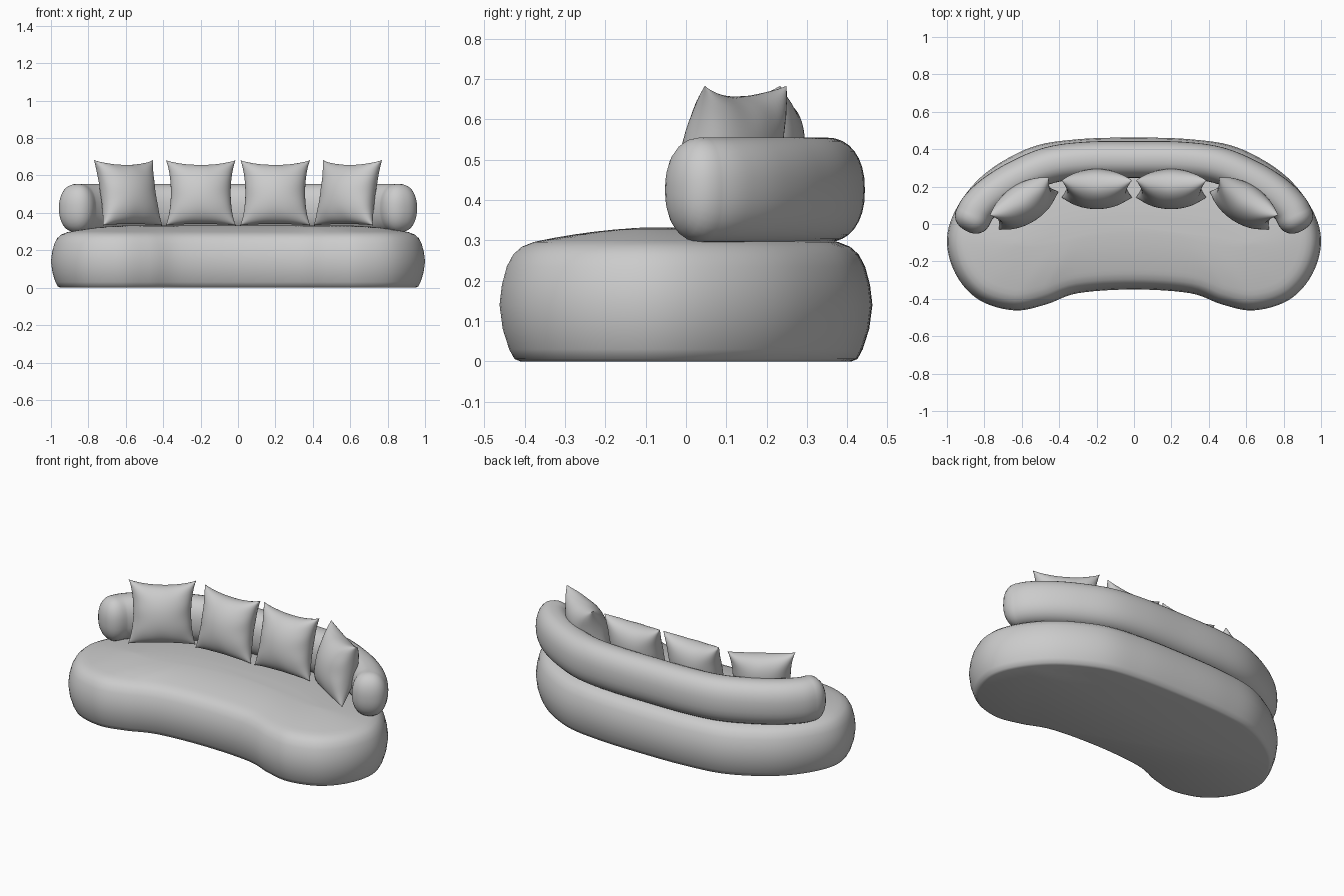
import bpy, bmesh, math
from mathutils import Vector, Matrix

if "Cube" in bpy.data.objects:
    bpy.data.objects.remove(bpy.data.objects["Cube"])

fabric = bpy.data.materials.new("grey fabric")
fabric.diffuse_color = (0.6, 0.6, 0.6, 1)
fabric.use_nodes = True
fabric.node_tree.nodes["Principled BSDF"].inputs["Base Color"].default_value = fabric.diffuse_color


def finish(bm, name):
    """Turn a bmesh into a smooth shaded object."""
    bmesh.ops.recalc_face_normals(bm, faces=bm.faces)
    mesh = bpy.data.meshes.new(name)
    bm.to_mesh(mesh)
    bm.free()
    mesh.materials.append(fabric)
    ob = bpy.data.objects.new(name, mesh)
    bpy.context.collection.objects.link(ob)
    bpy.context.view_layer.objects.active = ob
    ob.select_set(True)
    bpy.ops.object.shade_smooth_by_angle(angle=math.radians(50))
    ob.select_set(False)
    return ob


def spline(points, closed, steps):
    """Smooth curve through 2D points."""
    p = [Vector(q) for q in points]
    n = len(p)
    if not closed:
        p = [2 * p[0] - p[1]] + p + [2 * p[-1] - p[-2]]
    out = []
    for i in range(n if closed else n - 1):
        a, b, c, d = [p[(i + k - 1) % n] if closed else p[i + k] for k in range(4)]
        for s in range(steps):
            t = s / steps
            out.append(0.5 * (2 * b + (c - a) * t + (2 * a - 5 * b + 4 * c - d) * t * t
                              + (3 * b - a - 3 * c + d) * t ** 3))
    if not closed:
        out.append(p[-2])
    return out


def skin(bm, rings):
    """Bridge closed rings of points and cap both ends."""
    vs = [[bm.verts.new(q) for q in r] for r in rings]
    n = len(vs[0])
    for a, b in zip(vs, vs[1:]):
        for i in range(n):
            bm.faces.new((a[i], a[(i + 1) % n], b[(i + 1) % n], b[i]))
    bm.faces.new(vs[0][::-1])
    bm.faces.new(vs[-1])


# Seat base: kidney outline, rounded side, gently crowned top
half = [(0, .462), (.3, .453), (.55, .41), (.79, .275), (.94, .1), (1, -.08), (.955, -.265),
        (.83, -.405), (.64, -.462), (.47, -.43), (.3, -.37), (0, -.35)]
outline = spline(half + [(-x, y) for x, y in half[-2:0:-1]], True, 6)
n = len(outline)
normals = []
for i in range(n):
    t = (outline[(i + 1) % n] - outline[i - 1]).normalized()
    normals.append(Vector((t.y, -t.x)))  # points inward for a clockwise outline


def inset(d):
    return [p + m * d for p, m in zip(outline, normals)]


profile = [(.052, 0), (.037, .006), (.024, .03), (.008, .08), (0, .14), (.006, .19),
           (.018, .235), (.034, .265), (.055, .284), (.085, .296)]
rings = [[(p.x, p.y, z) for p in inset(d)] for d, z in profile]
rim = inset(.085)
for t in (.08, .18, .3, .45, .62, .8, .88):
    ring = []
    for p in rim:
        sx = .62 * p.x
        q = p.lerp(Vector((sx, -.1 * (sx / .56) ** 2)), t)
        ring.append((q.x, q.y, .296 + .036 * (1 - (1 - t) ** 2)))
    rings.append(ring)
bm = bmesh.new()
skin(bm, rings)
finish(bm, "seat_base")

# Back bolster: oval section swept along a curved path with rounded ends
arc = [(0, .345), (.25, .342), (.45, .315), (.62, .245), (.75, .165), (.83, .09), (.862, .035)]
path = spline([(-x, y) for x, y in arc[:0:-1]] + arc, False, 6)
tangents = [(path[min(i + 1, len(path) - 1)] - path[max(i - 1, 0)]).normalized()
            for i in range(len(path))]
stations = [(p, t, 1) for p, t in zip(path, tangents)]
cap = [math.radians(a) for a in (15, 30, 45, 58, 70, 80, 87)]


def end_cap(p, t, sign):
    return [(p + t * sign * .08 * math.sin(a), t, math.cos(a) ** .85) for a in cap]


stations = (end_cap(path[0], tangents[0], -1)[::-1] + stations
            + end_cap(path[-1], tangents[-1], 1))
rings = []
for p, t, s in stations:
    ring = []
    for k in range(32):
        a = 2 * math.pi * k / 32
        c, d = math.cos(a), math.sin(a)
        w = .098 * s * math.copysign(abs(c) ** .88, c)
        h = .13 * s * math.copysign(abs(d) ** .88, d)
        ring.append((p.x - t.y * w, p.y + t.x * w, .425 + h))
    rings.append(ring)
bm = bmesh.new()
skin(bm, rings)
finish(bm, "back_bolster")


# Scatter cushions: puffed square with pinched corners
def cushion(name, x, y, turn):
    bm = bmesh.new()
    N = 28
    steps = [math.sin(math.pi / 2 * (2 * i / N - 1)) for i in range(N + 1)]
    place = (Matrix.Translation((x, y, .508)) @ Matrix.Rotation(math.radians(turn), 4, 'Z')
             @ Matrix.Rotation(math.radians(-14.5), 4, 'X'))
    for side in (-1, 1):
        grid = []
        for v in steps:
            row = []
            for u in steps:
                fu, fv = 1 - u * u, 1 - v * v
                px = .188 * u * (1 - .15 * fv ** .8)
                pz = .181 * v * (1 - (.17 if v > 0 else .06) * fu ** .8)
                puff = .102 * max(fu * fv, 0) ** .45
                # soft gathers along the seams
                puff *= 1 + .04 * math.sin(9 * u + 2 * v) * v ** 4 + .04 * math.sin(9 * v - u) * u ** 4
                row.append(bm.verts.new(place @ Vector((px, side * puff, pz))))
            grid.append(row)
        for j in range(N):
            for i in range(N):
                bm.faces.new((grid[j][i], grid[j][i + 1], grid[j + 1][i + 1], grid[j + 1][i]))
    bmesh.ops.remove_doubles(bm, verts=bm.verts, dist=.0002)
    finish(bm, name)


for label, s in (("left", -1), ("right", 1)):
    cushion(label + "_inner_cushion", s * .199, .188, 0)
    cushion(label + "_outer_cushion", s * .588, .11, -s * 32.6)
